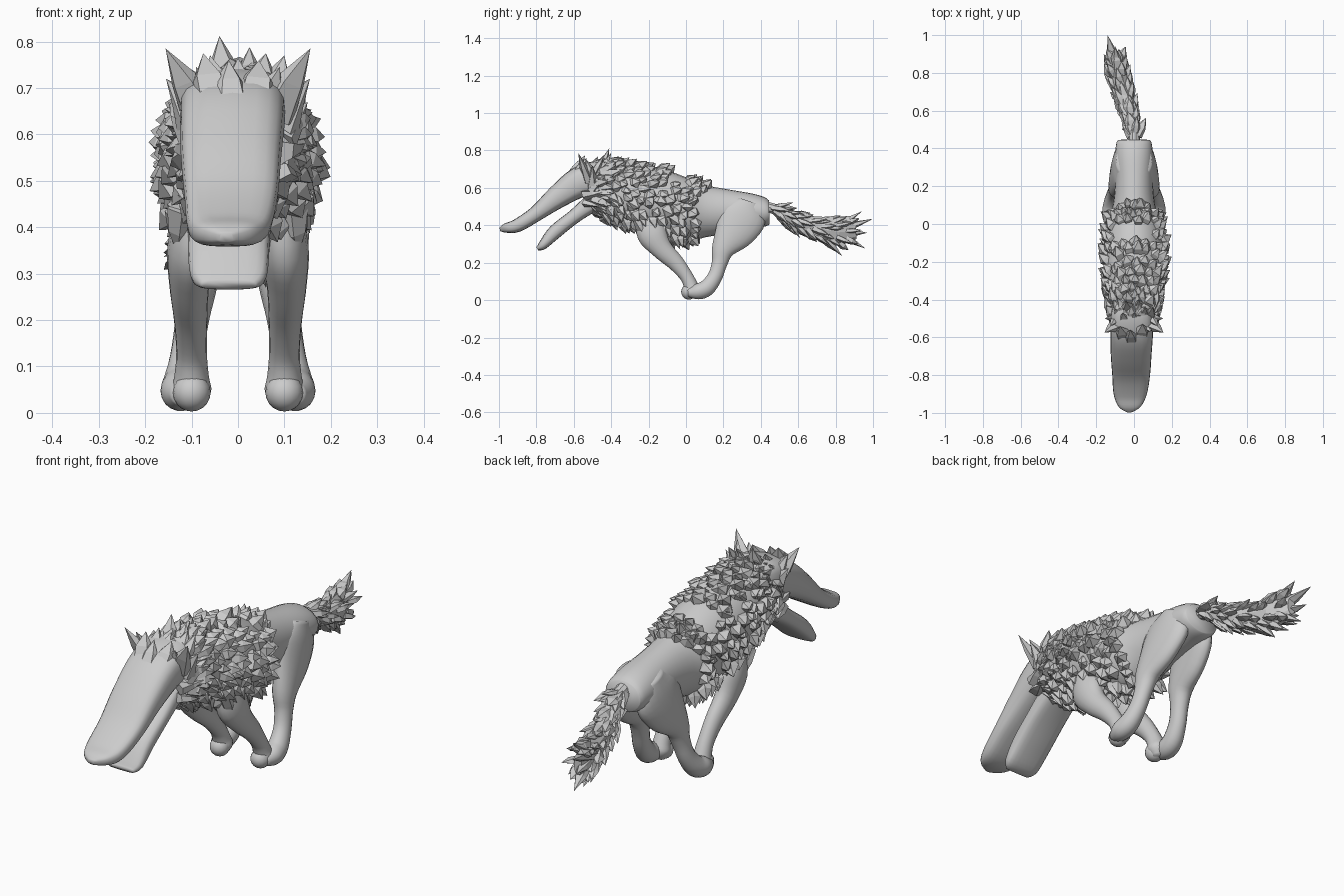
import bpy, bmesh, math, random
from mathutils import Vector

if "Cube" in bpy.data.objects:
    bpy.data.objects.remove(bpy.data.objects["Cube"])

random.seed(7)
X = Vector((1, 0, 0))


def catmull(a, b, c, d, t):
    return 0.5 * (2 * b + (c - a) * t + (2 * a - 5 * b + 4 * c - d) * t * t
                  + (3 * b - a - 3 * c + d) * t ** 3)


def sample(st, u):
    # station on the smooth path at u in 0..1: x, y, z, half width, half depth
    n = len(st) - 1
    i = min(int(u * n), n - 1)
    p = [st[max(0, min(n, i + k))] for k in (-1, 0, 1, 2)]
    return [catmull(*q, u * n - i) for q in zip(*p)]


def surface(st, u, ang, e=1.0):
    # point, outward normal and path tangent at an angle round the section
    s = sample(st, u)
    c = Vector(s[:3])
    t = (Vector(sample(st, min(1, u + .02))[:3]) - Vector(sample(st, max(0, u - .02))[:3])).normalized()
    n = X.cross(t).normalized()
    ca, sa = math.cos(ang), math.sin(ang)
    ex = math.copysign(abs(ca) ** e, ca)
    ez = math.copysign(abs(sa) ** e, sa)
    p = c + X * ex * max(s[3], .005) + n * ez * max(s[4], .005)
    return p, (X * ca + n * sa).normalized(), t


def finish(name, bm, smooth=True, mirror=False):
    bmesh.ops.recalc_face_normals(bm, faces=bm.faces)
    me = bpy.data.meshes.new(name)
    bm.to_mesh(me)
    bm.free()
    ob = bpy.data.objects.new(name, me)
    bpy.context.collection.objects.link(ob)
    for f in me.polygons:
        f.use_smooth = smooth
    if mirror:
        ob.modifiers.new("mirror", 'MIRROR')
    return ob


def loft(name, st, sides=20, e=1.0, smooth=True, mirror=False, steps=4):
    bm = bmesh.new()
    m = (len(st) - 1) * steps
    rings = [[bm.verts.new(surface(st, i / m, 2 * math.pi * k / sides, e)[0])
              for k in range(sides)] for i in range(m + 1)]
    for a, b in zip(rings, rings[1:]):
        for k in range(sides):
            bm.faces.new((a[k], a[k - 1], b[k - 1], b[k]))
    bm.faces.new(rings[0])
    bm.faces.new(rings[-1])
    return finish(name, bm, smooth, mirror)


def shard(bm, base, tip, r, flat=.7, belly=.85, n=5):
    # faceted lock of fur: base ring, jittered middle ring, off-centre tip
    base, tip = Vector(base), Vector(tip)
    d = (tip - base).normalized()
    a = d.orthogonal().normalized() if abs(d.x) > .8 else d.cross(X).cross(d).normalized()
    b = d.cross(a)
    rings = []
    for f, w in ((0, 1), (.5, belly)):
        ring = []
        for k in range(n):
            q = 2 * math.pi * k / n + .4
            j = random.uniform(.75, 1.2) * r * w
            ring.append(bm.verts.new(base.lerp(tip, f) + a * math.cos(q) * j + b * math.sin(q) * j * flat))
        rings.append(ring)
    v = bm.verts.new(tip)
    for k in range(n):
        bm.faces.new((rings[0][k - 1], rings[0][k], rings[1][k], rings[1][k - 1]))
        bm.faces.new((rings[1][k - 1], rings[1][k], v))
    bm.faces.new(rings[0])


# torso
torso = [(0, -.52, .60, .09, .11), (0, -.42, .595, .125, .15), (0, -.3, .565, .15, .165),
         (0, -.15, .525, .158, .175), (0, 0, .48, .142, .165), (0, .1, .475, .112, .14),
         (0, .22, .475, .1, .118), (0, .35, .475, .1, .095), (0, .42, .47, .095, .078),
         (0, .445, .47, .085, .065)]
loft("torso", torso, 24)

# legs
loft("hind_leg", [(.06, .335, .53, .035, .06), (.064, .31, .46, .05, .125), (.078, .262, .37, .05, .112),
                  (.09, .2, .275, .046, .065), (.099, .18, .2, .037, .043), (.11, .155, .125, .036, .04),
                  (.12, .11, .065, .042, .045), (.124, .06, .045, .042, .042), (.122, .01, .04, .022, .022)],
     18, mirror=True)
loft("front_leg", [(.09, -.22, .46, .04, .05), (.1, -.185, .36, .052, .08), (.105, -.13, .275, .043, .058),
                   (.102, -.055, .2, .036, .045), (.1, 0, .13, .033, .036), (.1, .025, .08, .037, .038),
                   (.1, .035, .045, .042, .042), (.1, .04, .012, .02, .02)], 18, mirror=True)
bm = bmesh.new()
bmesh.ops.create_uvsphere(bm, u_segments=16, v_segments=10, radius=.041)
bmesh.ops.translate(bm, verts=bm.verts, vec=(.1, .015, .044))
finish("front_paw", bm, True, True)

# head: long broad upper jaw and a thinner open lower jaw
loft("upper_jaw", [(-.025, -.995, .378, .015, .01), (-.023, -.965, .385, .06, .025), (-.02, -.9, .4, .088, .036),
                   (-.015, -.8, .463, .1, .042), (-.015, -.69, .55, .108, .062), (-.012, -.57, .63, .113, .082),
                   (-.01, -.46, .66, .11, .085), (0, -.38, .65, .08, .07)],
     20, .65)
loft("lower_jaw", [(-.02, -.795, .275, .06, .01), (-.02, -.765, .295, .082, .025), (-.02, -.7, .365, .088, .038),
                   (-.015, -.6, .445, .088, .038), (-.01, -.5, .52, .085, .05), (0, -.42, .56, .08, .06)],
     20, .65)

# shaggy coat in jittered rows over the chest and shoulders
bm = bmesh.new()
rows, around = 13, 20
for i in range(rows):
    for k in range(around):
        u = .04 + .44 * (i + random.uniform(-.4, .4)) / (rows - 1)
        ang = 2 * math.pi * (k + .5 * (i % 2) + random.uniform(-.3, .3)) / around
        # the coat reaches further back along the spine than on the flanks
        if math.sin(ang) > .8 and i > 8:
            u += .06
        p, n, t = surface(torso, max(.0, u), ang)
        d = (n * random.uniform(.6, 1.0) + t * .75 + Vector((0, 0, -.12))).normalized()
        shard(bm, p - n * .02 - d * .01, p + d * random.uniform(.035, .065),
              random.uniform(.027, .04), .85, 1.0)
finish("body_fur", bm, False)

# ruff, crest and chest tufts
bm = bmesh.new()
for i in range(30):
    ang = 2 * math.pi * i / 30
    c, s = math.cos(ang), math.sin(ang)
    base = Vector((c * .1, random.uniform(-.5, -.42), .6 + s * .11))
    shard(bm, base, base + Vector((c * .06, random.uniform(.05, .11), s * .055)), .04, .7)
for x, y, z in [(-.075, -.54, .775), (-.04, -.41, .812), (0, -.47, .765), (.025, -.4, .788), (.045, -.53, .76),
                (.06, -.44, .775), (.1, -.44, .77), (-.1, -.45, .74), (-.06, -.47, .77), (-.02, -.56, .76)]:
    shard(bm, (x * .75, y - .06, .665), (x, y, z), .045, .6)
for sx in (-1, 1):
    for x, y, z in [(.06, -.03, .27), (.1, -.09, .29), (.07, -.2, .3), (.13, -.22, .34), (.06, -.4, .39)]:
        shard(bm, (sx * x * .9, y - .05, z + .1), (sx * x, y, z), .036, .7)
finish("ruff_fur", bm, False)

# ears: fans of long sharp spikes
bm = bmesh.new()
for base, tip, r in [((.08, -.52, .64), (.156, -.575, .785), .06), ((.085, -.49, .65), (.125, -.54, .76), .045),
                     ((.085, -.5, .62), (.155, -.5, .72), .05), ((.09, -.5, .59), (.15, -.43, .67), .05),
                     ((.06, -.53, .66), (.09, -.57, .745), .045), ((.09, -.54, .56), (.145, -.44, .58), .045),
                     ((.085, -.54, .52), (.13, -.46, .5), .04)]:
    shard(bm, base, tip, r, .6, .6)
finish("ears", bm, False, True)

# tail core and spikes
tail = [(0, .42, .5, .03, .03), (0, .48, .485, .03, .03), (-.025, .58, .43, .038, .045),
        (-.06, .7, .385, .045, .06), (-.085, .82, .365, .045, .075), (-.105, .91, .365, .02, .04)]
loft("tail", tail, 10, smooth=False, steps=2)
bm = bmesh.new()
for i in range(11):
    for k in range(6):
        u = .18 + .68 * (i + random.uniform(-.3, .3)) / 10
        p, n, t = surface(tail, u, 2 * math.pi * (k + .5 * (i % 2)) / 6 + random.uniform(-.3, .3))
        d = (t + n * random.uniform(.2, .5)).normalized()
        shard(bm, p - n * .018, p + d * random.uniform(.06, .1), random.uniform(.022, .034), .6)
for base, tip in [((-.1, .84, .38), (-.14, 1.0, .435)), ((-.1, .83, .35), (-.12, .96, .275)),
                  ((-.07, .74, .34), (-.08, .835, .235)), ((-.09, .82, .4), (-.1, .94, .475)),
                  ((-.11, .84, .36), (-.14, .97, .36)), ((-.03, .5, .45), (-.02, .59, .345)),
                  ((-.01, .48, .48), (.03, .58, .49))]:
    shard(bm, base, tip, .032, .6)
finish("tail_fur", bm, False)
